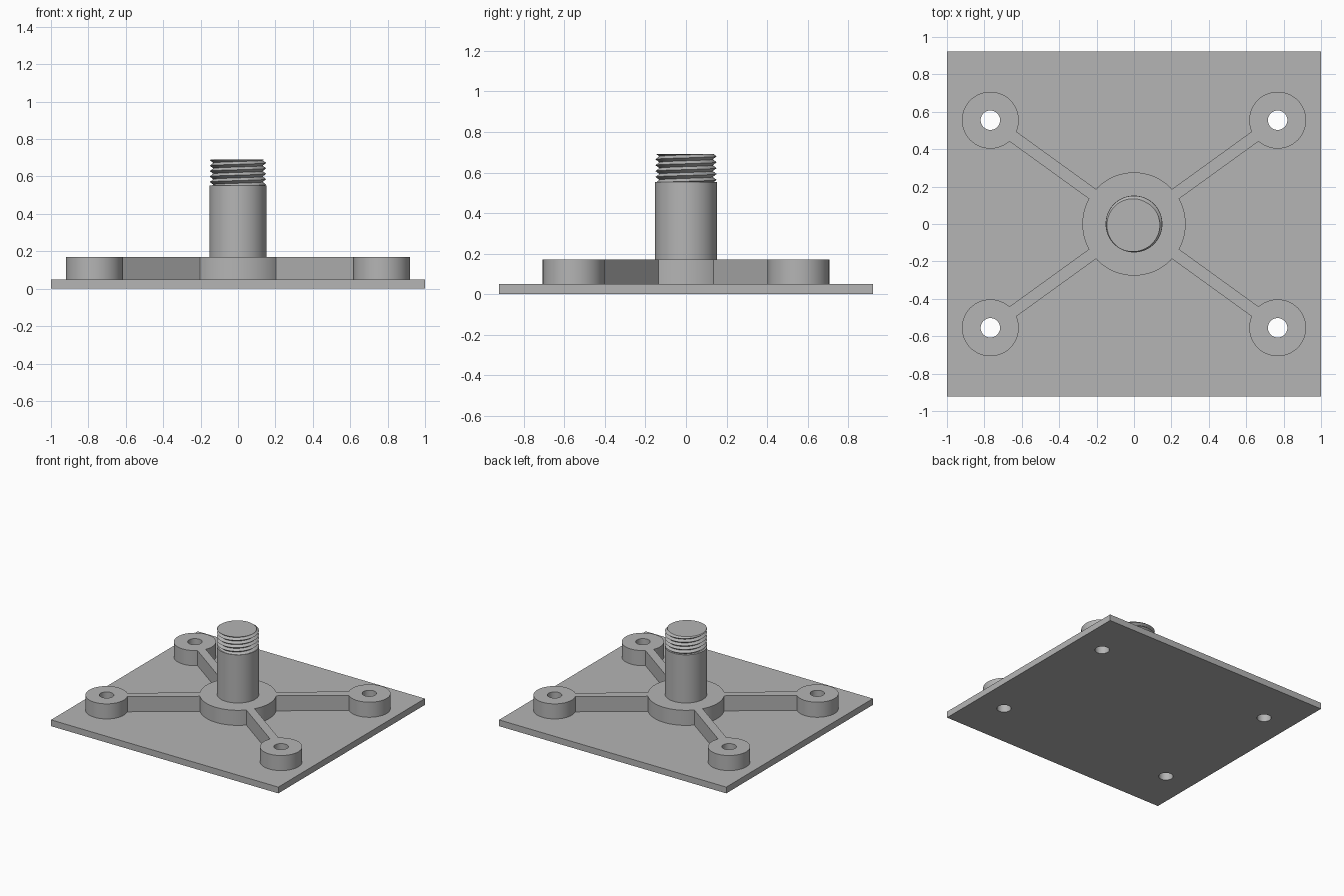
import bpy, bmesh
from math import pi, tau, sin, cos, asin, atan2, hypot, radians

PLATE_TOP, BRACKET_TOP, POST_TOP, THREAD_TOP = 0.05, 0.17, 0.553, 0.692
HUB_R, BOSS_R, HOLE_R, POST_R, RIB_HALF = 0.276, 0.152, 0.052, 0.152, 0.032
BOSS_X, BOSS_Y = 0.768, 0.555

cube = bpy.data.objects.get("Cube")
if cube:
    bpy.data.objects.remove(cube, do_unlink=True)

grey = bpy.data.materials.new("plain_grey")
grey.use_nodes = True
grey.diffuse_color = (0.46, 0.46, 0.46, 1)
grey.node_tree.nodes["Principled BSDF"].inputs["Base Color"].default_value = grey.diffuse_color


def finish(name, bm):
    """Turn a bmesh into a shaded, coloured object."""
    bmesh.ops.recalc_face_normals(bm, faces=bm.faces[:])
    mesh = bpy.data.meshes.new(name)
    bm.to_mesh(mesh)
    bm.free()
    mesh.materials.append(grey)
    obj = bpy.data.objects.new(name, mesh)
    bpy.context.collection.objects.link(obj)
    bpy.ops.object.select_all(action="DESELECT")
    obj.select_set(True)
    bpy.context.view_layer.objects.active = obj
    bpy.ops.object.shade_smooth_by_angle(angle=radians(30))
    return obj


def arc(cx, cy, r, start, end, steps):
    angles = [start + (end - start) * i / steps for i in range(steps + 1)]
    return [(cx + r * cos(a), cy + r * sin(a)) for a in angles]


def extrude_outline(name, loops, bottom, top):
    """Fill the first loop, leave the others as holes, and extrude it."""
    curve = bpy.data.curves.new(name + "_outline", "CURVE")
    curve.dimensions = "2D"
    curve.fill_mode = "BOTH"
    curve.extrude = (top - bottom) / 2
    for loop in loops:
        spline = curve.splines.new("POLY")
        spline.points.add(len(loop) - 1)
        for point, (x, y) in zip(spline.points, loop):
            point.co = (x, y, 0, 1)
        spline.use_cyclic_u = True
    helper = bpy.data.objects.new(name + "_outline", curve)
    mesh = bpy.data.meshes.new_from_object(helper)
    bm = bmesh.new()
    bm.from_mesh(mesh)
    bpy.data.objects.remove(helper)
    bpy.data.curves.remove(curve)
    bpy.data.meshes.remove(mesh)
    bmesh.ops.remove_doubles(bm, verts=bm.verts[:], dist=1e-5)
    bmesh.ops.translate(bm, verts=bm.verts[:], vec=(0, 0, (top + bottom) / 2))
    return finish(name, bm)


# Base plate with four through holes
corners = [(BOSS_X, BOSS_Y), (-BOSS_X, BOSS_Y), (-BOSS_X, -BOSS_Y), (BOSS_X, -BOSS_Y)]
holes = [arc(x, y, HOLE_R, 0, tau, 48)[:-1] for x, y in corners]
rectangle = [(-1, -0.922), (1, -0.922), (1, 0.922), (-1, 0.922)]
extrude_outline("base_plate", [rectangle] + holes, 0, PLATE_TOP)

# Bracket outline: each boss arc is joined to the hub by a straight rib
outline = []
boss_gap, hub_gap = asin(RIB_HALF / BOSS_R), asin(RIB_HALF / HUB_R)
for i, (x, y) in enumerate(corners):
    here = atan2(y, x)
    nx, ny = corners[(i + 1) % 4]
    there = here + (atan2(ny, nx) - here) % tau
    outline += arc(x, y, BOSS_R, here - pi + boss_gap, here + pi - boss_gap, 72)
    outline += arc(0, 0, HUB_R, here + hub_gap, there - hub_gap, 32)
extrude_outline("spider_bracket", [outline] + holes, PLATE_TOP, BRACKET_TOP)

# Plain post
extrude_outline("post", [arc(0, 0, POST_R, 0, tau, 96)[:-1]], BRACKET_TOP, POST_TOP)

# Threaded end: a V-shaped helical sweep, trimmed flat and capped
pitch, root_r, crest_r, steps, turns = 0.029, 0.132, 0.151, 72, 9
start_z = THREAD_TOP - 0.005 - 6 * pitch
bm = bmesh.new()
root, crest = [], []
for i in range(steps * turns + 1):
    a, z = tau * i / steps, start_z + pitch * i / steps
    root.append(bm.verts.new((root_r * cos(a), root_r * sin(a), z)))
    crest.append(bm.verts.new((crest_r * cos(a), crest_r * sin(a), z + pitch / 2)))
for i in range(steps * (turns - 1)):
    bm.faces.new((root[i], root[i + 1], crest[i + 1], crest[i]))
    bm.faces.new((crest[i], crest[i + 1], root[i + steps + 1], root[i + steps]))
for height, direction in ((POST_TOP - 0.006, -1), (THREAD_TOP, 1)):
    bmesh.ops.bisect_plane(bm, geom=bm.verts[:] + bm.edges[:] + bm.faces[:], dist=1e-6,
                           plane_co=(0, 0, height), plane_no=(0, 0, direction),
                           clear_outer=True)
bmesh.ops.delete(bm, geom=[v for v in bm.verts if not v.link_faces], context="VERTS")
bmesh.ops.holes_fill(bm, edges=[e for e in bm.edges if e.is_boundary], sides=0)
finish("threaded_end", bm)
